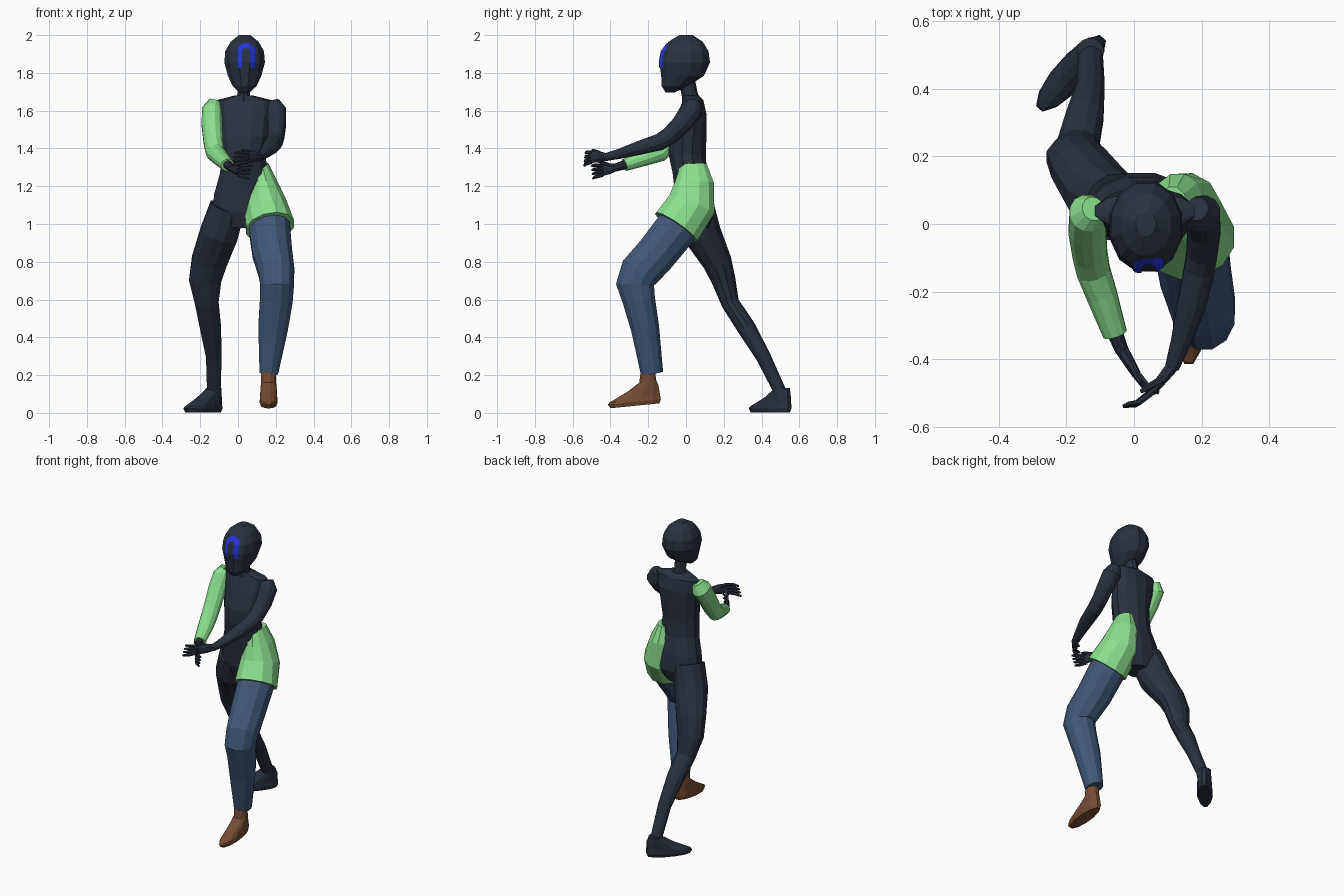
import bpy, bmesh, math
from mathutils import Vector, Matrix
from mathutils.bvhtree import BVHTree


def material(name, rgb):
    m = bpy.data.materials.new(name)
    m.diffuse_color = (*rgb, 1)
    return m


NAVY = material("dark navy", (0.022, 0.031, 0.048))
GREEN = material("light green", (0.26, 0.74, 0.27))
DENIM = material("denim blue", (0.052, 0.098, 0.19))
BROWN = material("shoe brown", (0.18, 0.072, 0.034))
BLUE = material("bright blue", (0.02, 0.035, 0.72))


def loft(bm, rings, sides=12, flat=False):
    """Skin elliptical rings (x, y, z, half width, half depth) along their path."""
    pts = [Vector(r[:3]) for r in rings]
    loops = []
    for i, r in enumerate(rings):
        t = (pts[min(i + 1, len(pts) - 1)] - pts[max(i - 1, 0)]).normalized()
        if flat:
            t = Vector((0, 0, 1 if pts[-1].z > pts[0].z else -1))
        side = Vector((1, 0, 0))
        side = (side - t * side.dot(t)).normalized()
        up = t.cross(side)
        loop = []
        for k in range(sides):
            a = (k + 0.5) * math.tau / sides
            loop.append(bm.verts.new(pts[i] + 1.02 * (side * r[3] * math.cos(a) + up * r[-1] * math.sin(a))))
        loops.append(loop)
    for a, b in zip(loops, loops[1:]):
        for k in range(sides):
            n = (k + 1) % sides
            bm.faces.new((a[k], a[n], b[n], b[k]))
    bm.faces.new(loops[0][::-1])
    bm.faces.new(loops[-1])


def finish(name, bm, mat):
    bmesh.ops.recalc_face_normals(bm, faces=bm.faces)
    me = bpy.data.meshes.new(name)
    bm.to_mesh(me)
    bm.free()
    me.materials.append(mat)
    ob = bpy.data.objects.new(name, me)
    bpy.context.collection.objects.link(ob)
    return ob


def part(name, mat, rings, sides=12, flat=False):
    bm = bmesh.new()
    loft(bm, rings, sides, flat)
    return finish(name, bm, mat)


def foot(name, mat, ankle, heading, pitch, height):
    """Foot pointing along -y before it is turned; stacked rings with a sloping instep."""
    bm = bmesh.new()
    loft(bm, [(0, -0.085, 0.0, 0.040, 0.132), (0, -0.087, 0.02, 0.048, 0.143),
              (0, -0.085, 0.05, 0.046, 0.138), (0, -0.035, 0.085, 0.043, 0.085),
              (0, -0.005, 0.12, 0.040, 0.046), (0, 0, height, 0.040, 0.038)], 12, True)
    for v in bm.verts:          # toe is lower than heel
        if 0.04 < v.co.z < 0.11:
            v.co.z += 0.13 * (v.co.y + 0.06)
    bm.transform(Matrix.Translation(ankle) @ Matrix.Rotation(heading, 4, 'Z') @ Matrix.Rotation(pitch, 4, 'X'))
    return finish(name, bm, mat)


def hand(name, wrist, knuckle, tip, spread, thumb_tip):
    wrist, knuckle, tip, spread = map(Vector, (wrist, knuckle, tip, spread))
    bm = bmesh.new()
    mid = wrist.lerp(knuckle, 0.5)
    loft(bm, [(*wrist, 0.020, 0.020), (*mid, 0.017, 0.030), (*knuckle, 0.013, 0.033)], 8)
    for k in range(4):          # four fingers, slightly fanned and bent
        off = spread * (k - 1.5) * 0.018
        bend = knuckle.lerp(tip, 0.55) + off * 1.2 + Vector((0, -0.012, 0))
        loft(bm, [(*(knuckle + off), 0.010, 0.010), (*bend, 0.009, 0.009), (*(tip + off * 1.3), 0.006, 0.006)], 6)
    base = mid + spread * 0.02
    end = Vector(thumb_tip)
    loft(bm, [(*base, 0.012, 0.012), (*base.lerp(end, 0.6), 0.010, 0.010), (*end, 0.006, 0.006)], 6)
    return finish(name, bm, NAVY)


# Head and neck
head = part("head", NAVY, [
    (0.035, -0.085, 1.695, 0.025, 0.022), (0.035, -0.058, 1.73, 0.064, 0.072),
    (0.035, -0.018, 1.785, 0.090, 0.115), (0.035, -0.007, 1.855, 0.109, 0.136),
    (0.035, -0.005, 1.915, 0.104, 0.126), (0.035, -0.002, 1.965, 0.075, 0.092),
    (0.035, 0.0, 2.0, 0.030, 0.036)], 12, True)
part("neck", NAVY, [(0.03, 0.03, 1.64, 0.05, 0.05), (0.03, 0.02, 1.685, 0.034, 0.042),
                    (0.034, 0.0, 1.78, 0.034, 0.042)], 10)

# Arched mark on the face, draped over the head as a thin plate
bm = bmesh.new()
bm.from_mesh(head.data)
tree = BVHTree.FromBMesh(bm)
bm.free()
cx, top, low, radius, half = 0.043, 1.912, 1.825, 0.034, 0.0125
path = [(cx - radius, low + (top - low) * i / 8, -1, 0) for i in range(8)]
for i in range(17):
    a = math.pi - math.pi * i / 16
    path.append((cx + radius * math.cos(a), top + radius * math.sin(a), math.cos(a), math.sin(a)))
path += [(cx + radius, top - (top - low) * i / 8, 1, 0) for i in range(1, 9)]
bm = bmesh.new()
rows = []
for x, z, nx, nz in path:
    row = []
    for s in (-1, -0.33, 0.33, 1):
        px, pz = x + nx * s * half, z + nz * s * half
        hit = tree.ray_cast(Vector((px, -1, pz)), Vector((0, 1, 0)))[0]
        row.append(bm.verts.new((px, hit.y - 0.004, pz)))
    rows.append(row)
for a, b in zip(rows, rows[1:]):
    for k in range(3):
        bm.faces.new((a[k], a[k + 1], b[k + 1], b[k]))
bmesh.ops.recalc_face_normals(bm, faces=bm.faces)
bm.normal_update()
if sum(f.normal.y for f in bm.faces) > 0:
    bmesh.ops.reverse_faces(bm, faces=bm.faces)
mark = bpy.data.meshes.new("face_mark")
bm.to_mesh(mark)
bm.free()
mark.materials.append(BLUE)
bpy.context.collection.objects.link(bpy.data.objects.new("face_mark", mark))

# Torso
part("torso", NAVY, [
    (0.03, 0.025, 1.68, 0.050, 0.045), (0.033, 0.038, 1.655, 0.150, 0.055),
    (0.035, 0.032, 1.58, 0.145, 0.078), (0.035, 0.010, 1.46, 0.128, 0.100),
    (0.03, 0.006, 1.37, 0.118, 0.100), (0.03, 0.020, 1.27, 0.127, 0.092),
    (0.02, 0.040, 1.16, 0.148, 0.100), (0.02, 0.050, 1.06, 0.160, 0.102),
    (0.01, 0.050, 0.98, 0.080, 0.075)], 12, True)

# Green jacket hem over one hip
part("jacket_hem", GREEN, [
    (0.115, 0.040, 1.315, 0.046, 0.070), (0.128, 0.045, 1.22, 0.080, 0.104),
    (0.143, 0.030, 1.10, 0.115, 0.130), (0.170, -0.052, 0.982, 0.130, 0.134)])

# Front leg: trousers and shoe
part("trouser_leg", DENIM, [
    (0.165, -0.020, 1.02, 0.108, 0.112), (0.168, -0.060, 0.965, 0.110, 0.114),
    (0.182, -0.155, 0.845, 0.106, 0.110), (0.204, -0.245, 0.745, 0.096, 0.108),
    (0.207, -0.270, 0.680, 0.091, 0.102), (0.203, -0.250, 0.600, 0.088, 0.088),
    (0.186, -0.217, 0.450, 0.080, 0.076), (0.163, -0.180, 0.210, 0.050, 0.060)])
foot("shoe", BROWN, (0.162, -0.185, 0.046), 0, 0.10, 0.18)

# Back leg and foot
part("back_leg", NAVY, [
    (-0.055, 0.050, 1.09, 0.095, 0.100), (-0.100, 0.085, 0.95, 0.102, 0.102),
    (-0.153, 0.165, 0.80, 0.095, 0.078), (-0.174, 0.200, 0.70, 0.086, 0.064),
    (-0.165, 0.235, 0.58, 0.063, 0.048), (-0.145, 0.320, 0.45, 0.056, 0.050),
    (-0.128, 0.408, 0.30, 0.042, 0.040), (-0.128, 0.490, 0.13, 0.037, 0.034),
    (-0.128, 0.508, 0.06, 0.037, 0.036)])
foot("back_foot", NAVY, (-0.128, 0.510, 0.003), -0.73, 0, 0.13)

# Sleeved arm
part("sleeve", GREEN, [
    (-0.120, 0.045, 1.648, 0.034, 0.036), (-0.136, 0.032, 1.605, 0.055, 0.062),
    (-0.138, -0.020, 1.530, 0.056, 0.056), (-0.130, -0.090, 1.430, 0.052, 0.052),
    (-0.120, -0.140, 1.378, 0.050, 0.050), (-0.095, -0.210, 1.352, 0.046, 0.042),
    (-0.056, -0.325, 1.312, 0.036, 0.033)])
part("sleeved_forearm", NAVY, [(-0.073, -0.28, 1.328, 0.026, 0.026), (-0.035, -0.375, 1.298, 0.020, 0.021)], 10)
hand("sleeved_hand", (-0.037, -0.37, 1.30), (0.008, -0.445, 1.285), (0.065, -0.495, 1.275),
     (0.25, -0.1, 0.95), (0.02, -0.47, 1.335))

# Bare arm
part("bare_arm", NAVY, [
    (0.186, 0.045, 1.648, 0.034, 0.036), (0.200, 0.032, 1.600, 0.055, 0.060),
    (0.206, -0.020, 1.532, 0.050, 0.053), (0.200, -0.090, 1.464, 0.046, 0.048),
    (0.192, -0.140, 1.434, 0.046, 0.045), (0.170, -0.240, 1.405, 0.043, 0.038),
    (0.138, -0.350, 1.372, 0.030, 0.027), (0.112, -0.425, 1.354, 0.021, 0.021)])
hand("bare_hand", (0.114, -0.42, 1.355), (0.052, -0.497, 1.355), (-0.025, -0.535, 1.342),
     (0.2, 0.1, 0.95), (0.02, -0.495, 1.392))
